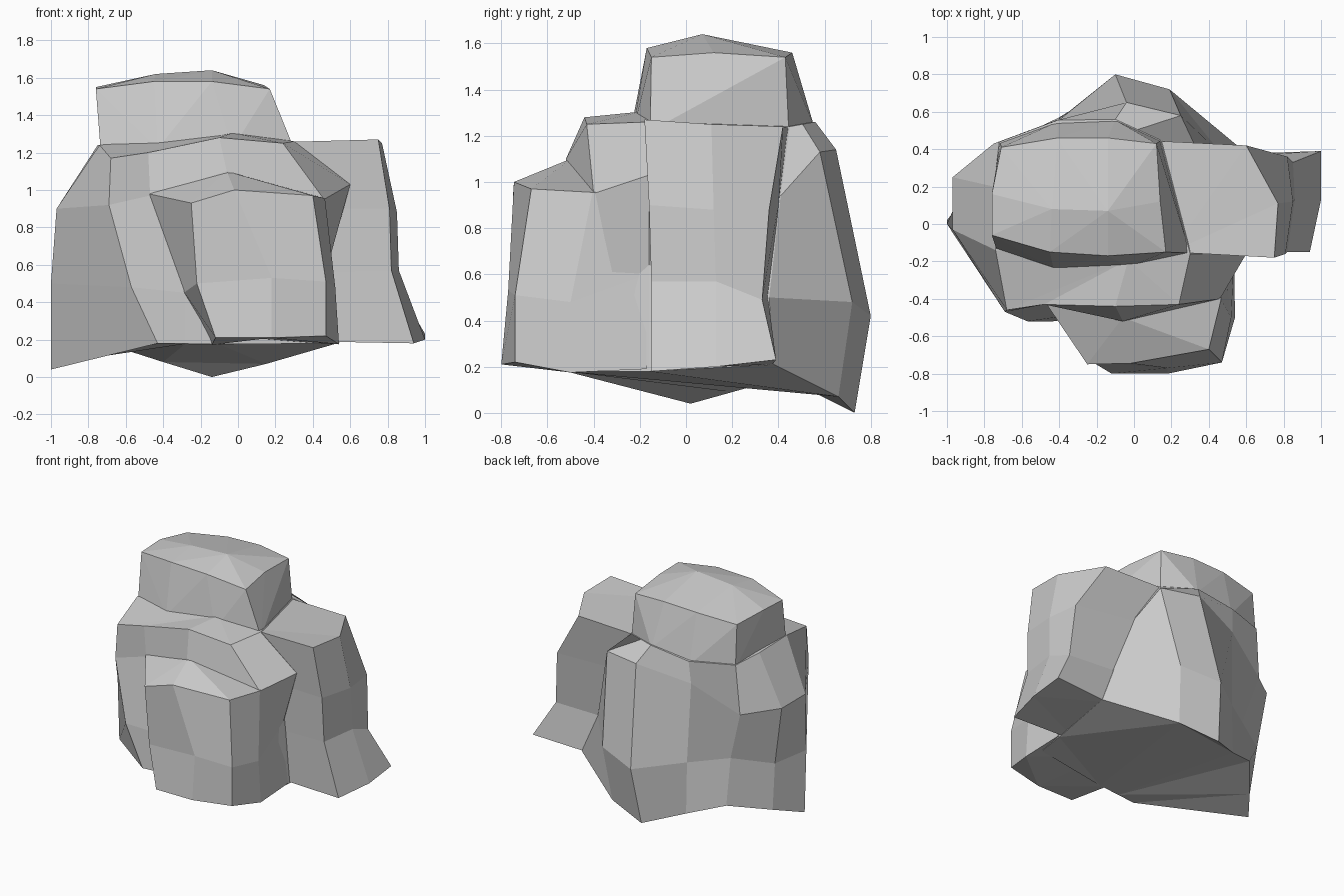
import bpy, bmesh


def finish(name, bm):
    bmesh.ops.recalc_face_normals(bm, faces=bm.faces)
    mesh = bpy.data.meshes.new(name)
    bm.to_mesh(mesh)
    bm.free()
    ob = bpy.data.objects.new(name, mesh)
    bpy.context.collection.objects.link(ob)
    return ob


def loft(name, rings, apex=None):
    """Faceted lump: rings from bottom to top, skinned and capped (flat or to an apex)."""
    bm = bmesh.new()
    loops = [[bm.verts.new(p) for p in ring] for ring in rings]
    n = len(loops[0])
    for low, high in zip(loops, loops[1:]):
        for i in range(n):
            j = (i + 1) % n
            bm.faces.new((low[i], low[j], high[j], high[i]))
    caps = [bm.faces.new(loops[0][::-1])]
    top = loops[-1]
    if apex:
        peak = bm.verts.new(apex)
        for i in range(n):
            bm.faces.new((top[i], top[(i + 1) % n], peak))
    else:
        caps.append(bm.faces.new(top))
    bmesh.ops.triangulate(bm, faces=caps)
    return finish(name, bm)


def hull(name, points):
    """Faceted lump: the convex skin around a few corner points."""
    bm = bmesh.new()
    for p in points:
        bm.verts.new(p)
    res = bmesh.ops.convex_hull(bm, input=bm.verts)
    inner = {v for v in res["geom_interior"] if isinstance(v, bmesh.types.BMVert)}
    bmesh.ops.delete(bm, geom=list(inner), context='VERTS')
    return finish(name, bm)


# main body: middle tier, left flank and back ridge
base = [(-.43, -.52, .18), (-.28, -.50, .178), (-.10, -.48, .175), (.50, -.38, .18),
        (.53, -.16, .18), (.60, .38, .21), (.15, .66, .07), (-.14, .73, 0),
        (-.40, .57, .08), (-.65, .45, .16), (-.86, .20, .09), (-1, .02, .04)]
low = [(-.57, -.52, .48), (-.28, -.48, .45), (-.10, -.50, .45), (.45, -.38, .45),
       (.49, -.16, .64), (.48, .36, .50), (.19, .72, .48), (-.10, .80, .42),
       (-.40, .56, .46), (-.64, .385, .49), (-.90, .23, .46), (-1, 0, .50)]
mid = [(-.69, -.47, .92), (-.47, -.42, .97), (-.06, -.52, 1.10), (.46, -.40, .95),
       (.60, -.16, 1.03), (.33, .41, .94), (.25, .58, 1.13), (-.04, .65, 1.14),
       (-.42, .54, 1.05), (-.75, .43, .86), (-.97, .25, .90), (-.97, -.03, .90)]
rim = [(-.68, -.46, 1.17), (-.48, -.43, 1.20), (-.10, -.44, 1.28), (.24, -.43, 1.25),
       (.30, -.16, 1.26), (.14, .45, 1.24), (.02, .505, 1.25), (-.10, .56, 1.26),
       (-.41, .555, 1.22), (-.72, .44, 1.23), (-.75, .20, 1.24), (-.74, -.14, 1.24)]
body = loft("rock", [base, low, mid, rim], apex=(-.03, -.19, 1.305))

# crown block on top
crown = hull("crown", [
    (-.76, -.06, 1.54), (-.45, -.15, 1.58), (-.14, -.17, 1.58), (.17, -.15, 1.54),
    (-.76, .16, 1.55), (-.44, .08, 1.62), (-.14, .07, 1.64), (.14, .12, 1.56),
    (-.71, .41, 1.52), (-.41, .46, 1.55), (-.14, .46, 1.56), (.12, .43, 1.54),
    (-.735, -.135, 1.22), (-.43, -.24, 1.22), (-.03, -.23, 1.22), (.30, -.155, 1.22),
    (.14, .445, 1.22), (-.10, .555, 1.24), (-.41, .545, 1.19), (-.715, .435, 1.2),
])

# low buttress at the front
front = loft("front_buttress", [
    [(-.12, -.80, .21), (.18, -.80, .21), (.47, -.74, .22), (.54, -.50, .175), (.535, -.17, .19),
     (.10, -.20, .20), (-.14, -.46, .172)],
    [(-.22, -.74, .50), (.18, -.77, .53), (.47, -.74, .51), (.52, -.50, .48), (.48, -.17, .60),
     (.10, -.20, .50), (-.29, -.47, .45)],
    [(-.25, -.75, .93), (-.02, -.745, 1.0), (.40, -.67, .97), (.465, -.405, .955), (.45, -.25, .95),
     (-.06, -.50, 1.10), (-.48, -.41, .98)],
])

# shoulder on the right with a flared foot
right = loft("right_shoulder", [
    [(.40, -.14, .19), (.94, -.15, .18), (1, .13, .20), (1, .39, .23), (.55, .375, .21)],
    [(.40, -.14, .56), (.82, -.15, .57), (.86, .13, .57), (.85, .33, .49), (.43, .355, .50)],
    [(.35, -.14, .90), (.81, -.16, .90), (.85, .12, .88), (.82, .36, .88), (.25, .41, .92)],
    [(.20, -.15, 1.255), (.75, -.18, 1.27), (.77, .11, 1.25), (.60, .42, 1.24), (.10, .445, 1.235)],
])

# fuse the lumps into one stone
for part in (crown, front, right):
    mod = body.modifiers.new("fuse_" + part.name, 'BOOLEAN')
    mod.operation = 'UNION'
    mod.solver = 'EXACT'
    mod.object = part
bpy.context.view_layer.update()
fused = bpy.data.meshes.new_from_object(
    body.evaluated_get(bpy.context.evaluated_depsgraph_get()))
body.modifiers.clear()
body.data = fused
for part in (crown, front, right):
    bpy.data.objects.remove(part)
